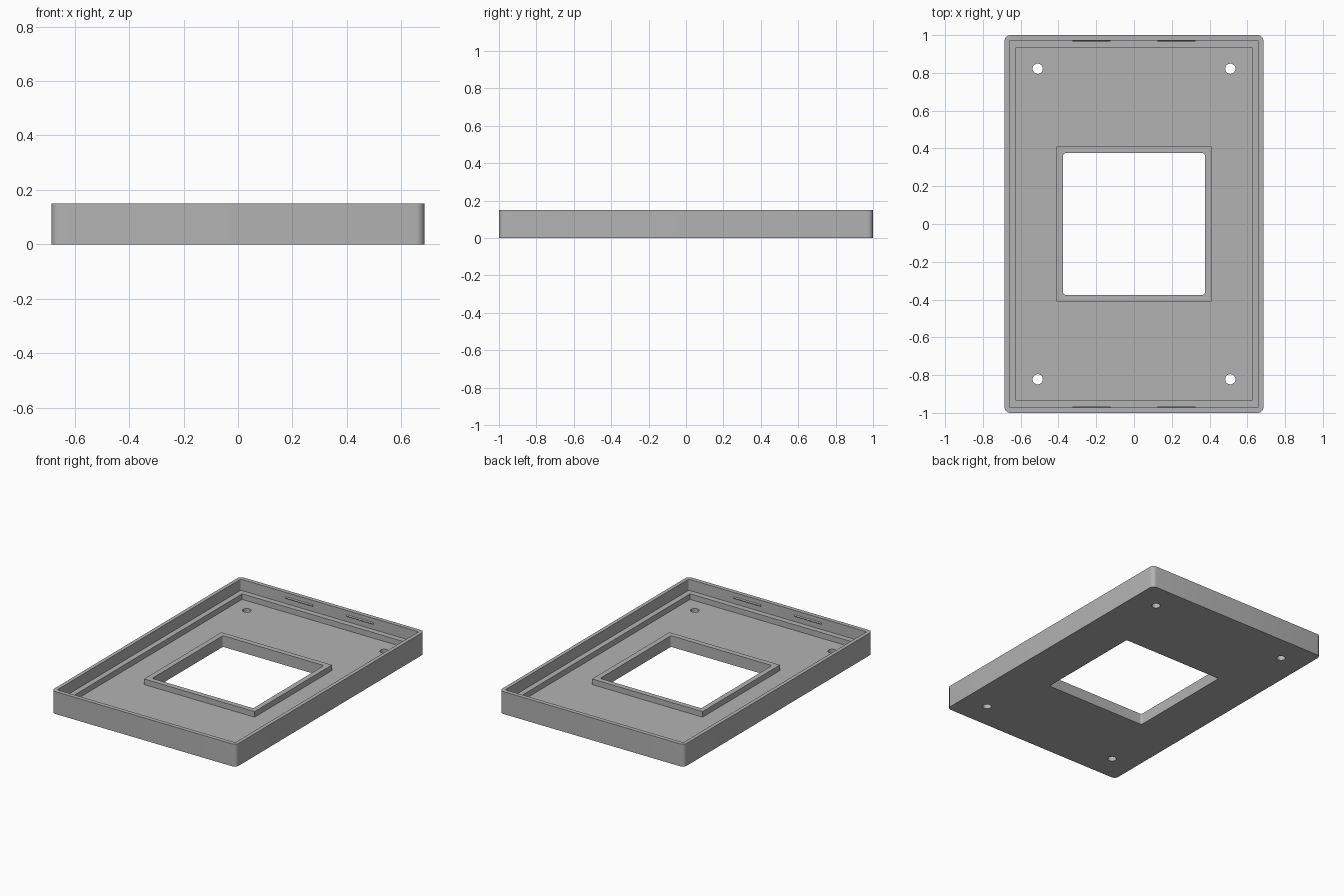
import bpy
import bmesh
import math
from mathutils import Matrix, Vector

cube = bpy.data.objects.get("Cube")
if cube:
    bpy.data.objects.remove(cube, do_unlink=True)

grey = bpy.data.materials.new("plain grey")
grey.use_nodes = True
colour = (0.45, 0.45, 0.45, 1)
grey.diffuse_color = colour
grey.node_tree.nodes["Principled BSDF"].inputs["Base Color"].default_value = colour


def prism(name, points, low, high):
    """Extrude a flat outline from height low to height high."""
    bm = bmesh.new()
    face = bm.faces.new([bm.verts.new((x, y, low)) for x, y in points])
    top = bmesh.ops.extrude_face_region(bm, geom=[face])["geom"]
    verts = [v for v in top if isinstance(v, bmesh.types.BMVert)]
    bmesh.ops.translate(bm, verts=verts, vec=(0, 0, high - low))
    bmesh.ops.recalc_face_normals(bm, faces=bm.faces)
    mesh = bpy.data.meshes.new(name)
    bm.to_mesh(mesh)
    bm.free()
    mesh.materials.append(grey)
    obj = bpy.data.objects.new(name, mesh)
    bpy.context.collection.objects.link(obj)
    return obj


def rounded(hx, hy, radius, steps=6):
    """Rectangle outline with rounded corners, given by half sizes."""
    if radius == 0:
        return [(hx, hy), (-hx, hy), (-hx, -hy), (hx, -hy)]
    points = []
    for quarter, (sx, sy) in enumerate([(1, 1), (-1, 1), (-1, -1), (1, -1)]):
        for i in range(steps + 1):
            a = (quarter + i / steps) * math.pi / 2
            points.append((sx * (hx - radius) + radius * math.cos(a),
                           sy * (hy - radius) + radius * math.sin(a)))
    return points


def combine(target, tool, operation):
    """Apply a boolean and discard the tool."""
    mod = target.modifiers.new(operation, "BOOLEAN")
    mod.operation = operation
    mod.solver = "EXACT"
    mod.object = tool
    bpy.context.view_layer.objects.active = target
    bpy.ops.object.modifier_apply(modifier=mod.name)
    bpy.data.objects.remove(tool, do_unlink=True)


HEIGHT, FLOOR, LEDGE = 0.15, 0.0375, 0.075

# Tray with a stepped cavity: thin rim, lower inner ledge, floor
tray = prism("tray", rounded(0.685, 1.0, 0.03), 0, HEIGHT)
combine(tray, prism("rim_cut", rounded(0.66, 0.972, 0.01), LEDGE, 0.3), "DIFFERENCE")
combine(tray, prism("floor_cut", rounded(0.624, 0.935, 0), FLOOR, 0.3), "DIFFERENCE")

# Raised frame around the central window
combine(tray, prism("window_frame", rounded(0.41, 0.41, 0), 0.02, LEDGE), "UNION")
combine(tray, prism("window_cut", rounded(0.375, 0.375, 0.012), -0.1, 0.3), "DIFFERENCE")

# Screw holes near the corners
for sx in (-1, 1):
    for sy in (-1, 1):
        hole = [(sx * 0.51 + 0.027 * math.cos(k * math.tau / 32),
                 sy * 0.822 + 0.027 * math.sin(k * math.tau / 32)) for k in range(32)]
        combine(tray, prism("screw_hole", hole, -0.1, 0.3), "DIFFERENCE")

# Slim snap ridges inside the two short walls
for sx in (-1, 1):
    for sy, side in ((-1, "front"), (1, "back")):
        section = [(-0.01, 0), (0, -0.008), (0.008, 0), (0, 0.008)]
        ridge = prism(f"{side}_snap_ridge", section, -0.1, 0.1)
        turn = Matrix(((0, 0, 1), (-sy, 0, 0), (0, 1, 0))).to_4x4()
        ridge.data.transform(Matrix.Translation(Vector((sx * 0.225, sy * 0.974, 0.115))) @ turn)
        if turn.determinant() < 0:
            ridge.data.flip_normals()

# Smooth the rounded corners and holes, keep every edge crisp
bpy.ops.object.select_all(action="DESELECT")
tray.select_set(True)
bpy.context.view_layer.objects.active = tray
bpy.ops.object.shade_smooth_by_angle(angle=math.radians(30))
